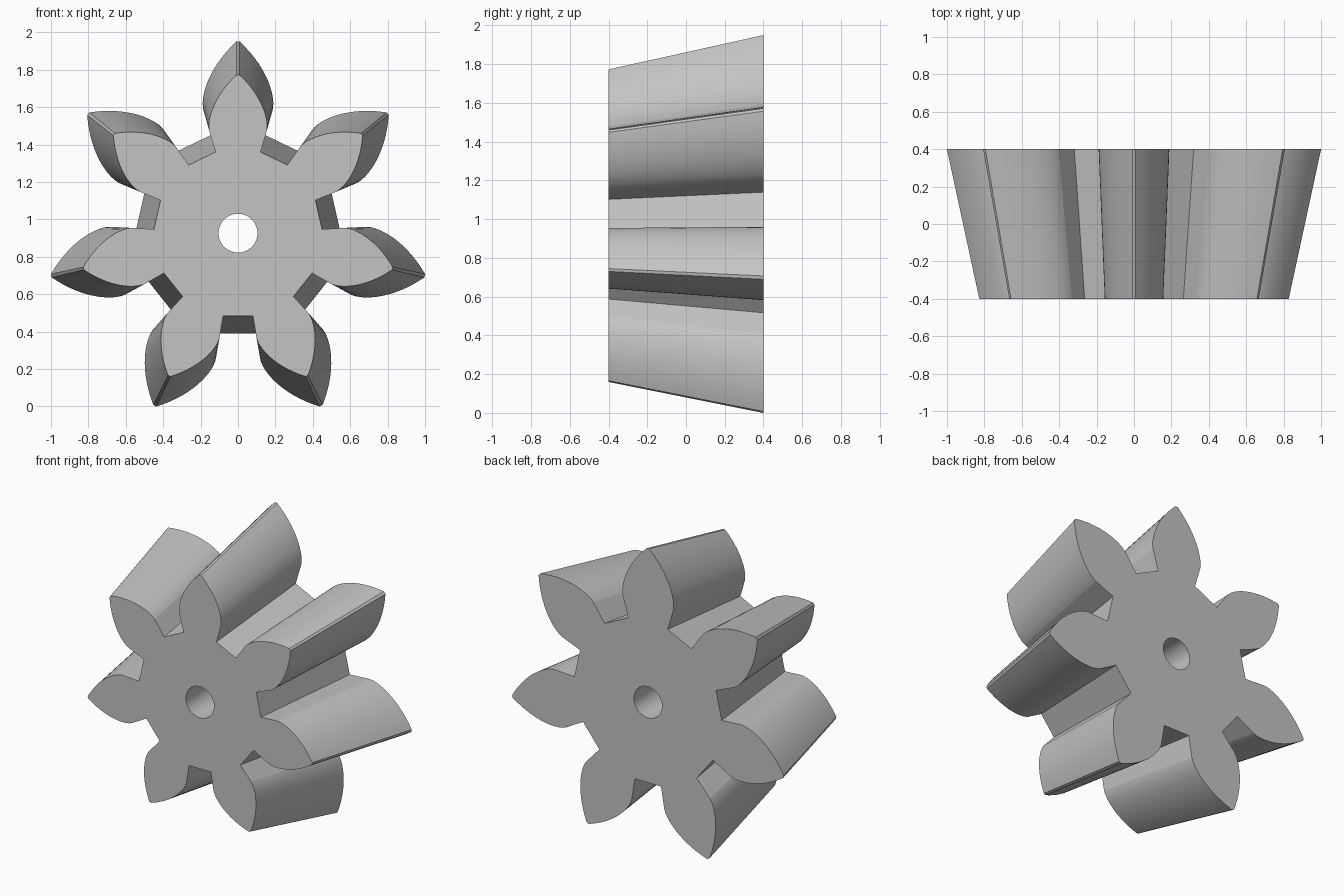
import bpy
import bmesh
from math import sin, cos, tau, radians, sqrt, atan

cube = bpy.data.objects.get("Cube")
if cube:
    bpy.data.objects.remove(cube)

TEETH = 7
TIP, BASE, ROOT = 1.024, 0.69, 0.544   # radii on the large (back) face
HALF_ANGLE = radians(15.7)             # half tooth angle at the base circle
HALF_DEPTH, TAPER = 0.4, 0.827
CENTRE_Z, BORE = 0.926, 0.104
STEPS = 12                             # segments along each curved flank

grey = bpy.data.materials.new("gear grey")
grey.use_nodes = True
colour = (0.55, 0.55, 0.55, 1)
grey.diffuse_color = colour
grey.node_tree.nodes["Principled BSDF"].inputs["Base Color"].default_value = colour


def half_tooth():
    """Polar points (radius, angle from tooth axis): root, then involute to tip."""
    points = [(ROOT, HALF_ANGLE - radians(0.2))]
    for i in range(STEPS + 1):
        r = BASE + (TIP - BASE) * i / STEPS
        t = sqrt(max((r / BASE) ** 2 - 1, 0))
        points.append((r, HALF_ANGLE - (t - atan(t))))
    return points


def gear_outline():
    side = half_tooth()
    tooth = [(r, -a) for r, a in side] + side[::-1]
    return [(r, a + tau * k / TEETH) for k in range(TEETH) for r, a in tooth]


def add_loop(bm, polar, scale, y):
    verts = [bm.verts.new((r * scale * sin(a), y, CENTRE_Z + r * scale * cos(a)))
             for r, a in polar]
    edges = [bm.edges.new((v, verts[(i + 1) % len(verts)])) for i, v in enumerate(verts)]
    return verts, edges


def skin(bm, front, back, is_smooth):
    n = len(front)
    for i in range(n):
        j = (i + 1) % n
        face = bm.faces.new((front[i], front[j], back[j], back[i]))
        face.smooth = is_smooth(i)


bm = bmesh.new()
outline = gear_outline()
bore = [(BORE, tau * i / 48) for i in range(48)]
per_tooth = 2 * (STEPS + 2)

# Tapered toothed body and straight shaft hole
outer_front, edges_a = add_loop(bm, outline, TAPER, -HALF_DEPTH)
outer_back, edges_b = add_loop(bm, outline, 1, HALF_DEPTH)
hole_front, edges_c = add_loop(bm, bore, 1, -HALF_DEPTH)
hole_back, edges_d = add_loop(bm, bore, 1, HALF_DEPTH)

# Only the curved flanks and the hole are smooth; root, lower flank and tip are flat
curved = {i for i in range(1, STEPS + 1)}
curved |= {per_tooth - 2 - i for i in curved}
skin(bm, outer_front, outer_back, lambda i: i % per_tooth in curved)
skin(bm, hole_front, hole_back, lambda i: True)

# Flat end faces around the hole
for rim, y in ((edges_a + edges_c, -1), (edges_b + edges_d, 1)):
    bmesh.ops.triangle_fill(bm, edges=rim, use_beauty=True, normal=(0, y, 0))
for face in bm.faces:
    if len({round(v.co.y, 3) for v in face.verts}) == 1:
        face.smooth = False
for edge in edges_a + edges_b + edges_c + edges_d:
    edge.smooth = False
bmesh.ops.recalc_face_normals(bm, faces=bm.faces[:])

mesh = bpy.data.meshes.new("bevel_gear")
bm.to_mesh(mesh)
bm.free()
mesh.materials.append(grey)
gear = bpy.data.objects.new("bevel_gear", mesh)
bpy.context.collection.objects.link(gear)
